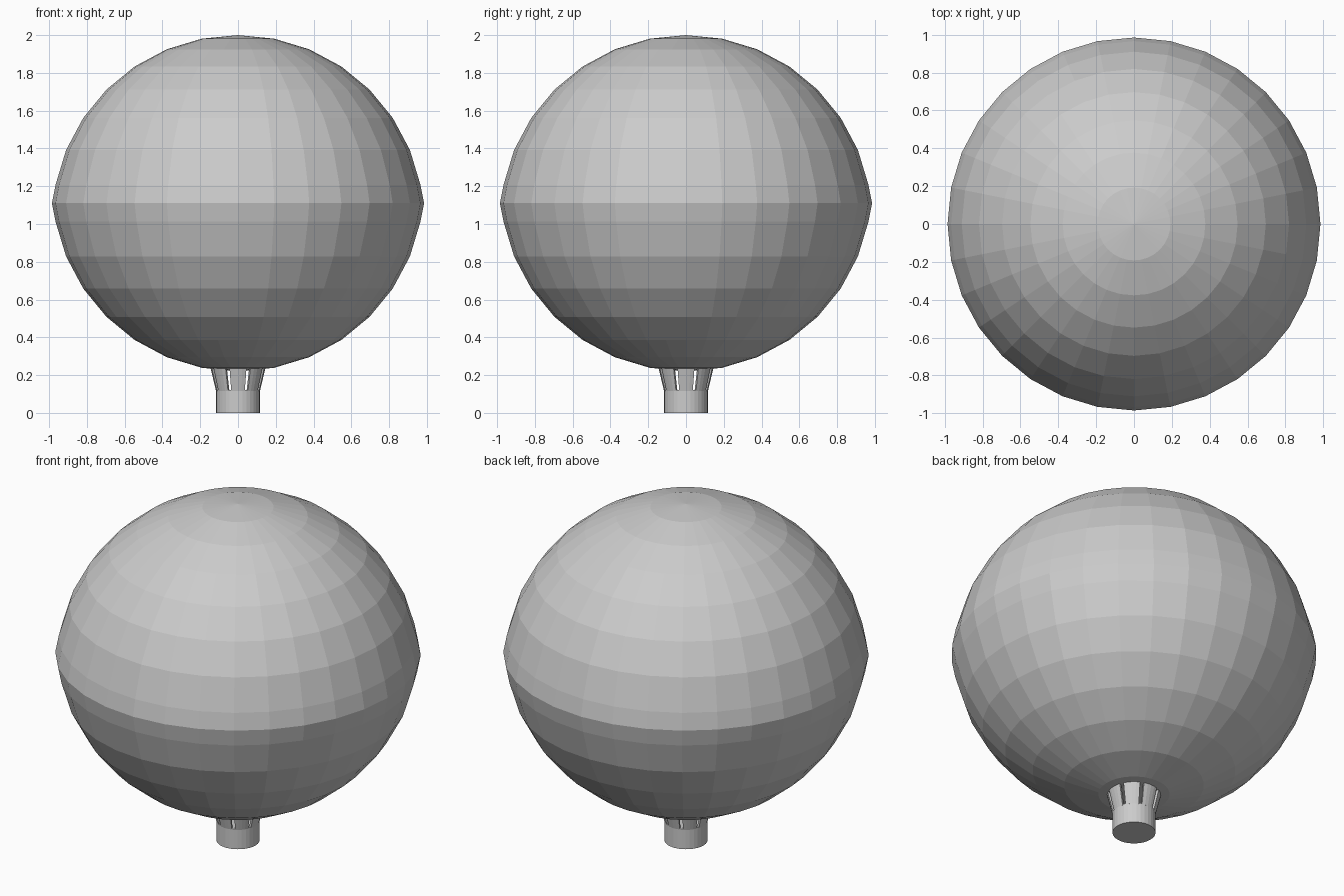
import bpy, bmesh
from math import sin, cos, pi, radians

if "Cube" in bpy.data.objects:
    bpy.data.objects.remove(bpy.data.objects["Cube"])

R = 0.985      # globe radius
MID = 1.11     # height of the seam
SQ = 0.095     # how far each half is pushed towards the seam


def finish(bm, name):
    bmesh.ops.recalc_face_normals(bm, faces=bm.faces)
    me = bpy.data.meshes.new(name)
    bm.to_mesh(me)
    bm.free()
    ob = bpy.data.objects.new(name, me)
    bpy.context.collection.objects.link(ob)
    return ob


# Globe: 32 x 16 sphere, both halves pressed into the seam ring
bm = bmesh.new()
bmesh.ops.create_uvsphere(bm, u_segments=32, v_segments=16, radius=R)
for v in bm.verts:
    if v.co.z > 0.01:
        v.co.z -= SQ
    elif v.co.z < -0.01:
        v.co.z += SQ
    v.co.z += MID
finish(bm, "globe")

# Base: short capped cylinder
bm = bmesh.new()
bmesh.ops.create_cone(bm, cap_ends=True, segments=32, radius1=0.116,
                      radius2=0.116, depth=0.12)
bmesh.ops.translate(bm, verts=bm.verts, vec=(0, 0, 0.06))
finish(bm, "base_collar")

# Prongs: eight flared fingers from the collar up to the globe
profile = [(0.1, 0.115), (0.116, 0.115), (0.145, 0.236), (0.129, 0.234)]
bm = bmesh.new()
for i in range(8):
    rows = []
    for k in range(5):
        a = i * pi / 4 + radians(-18 + 9 * k)
        rows.append([bm.verts.new((r * cos(a), r * sin(a), z)) for r, z in profile])
    for p, q in zip(rows, rows[1:]):
        for j in range(4):
            n = (j + 1) % 4
            bm.faces.new((p[j], p[n], q[n], q[j]))
    bm.faces.new(rows[0])
    bm.faces.new(rows[-1])
finish(bm, "prongs")
